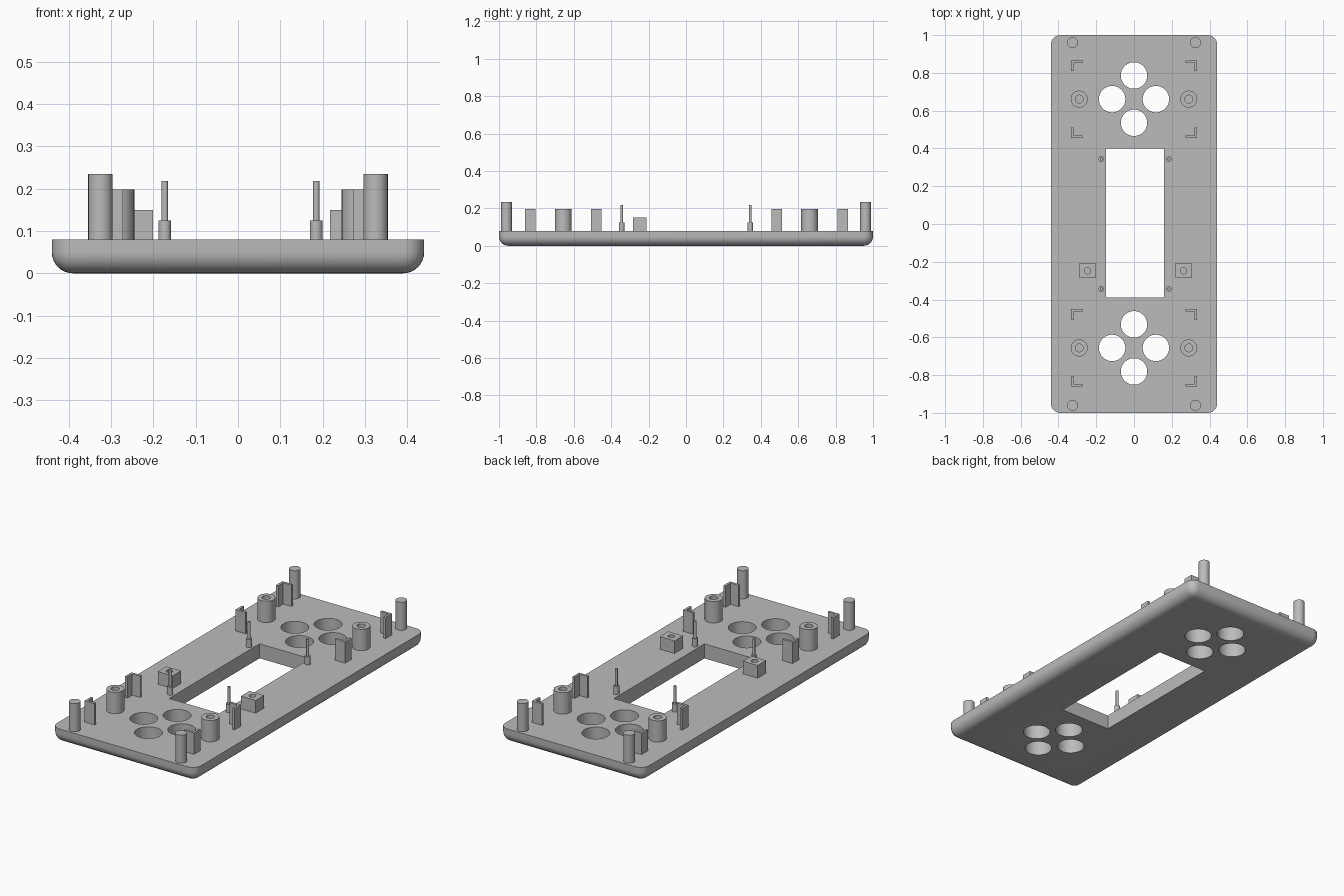
import bpy
import bmesh
import math
from mathutils import Matrix, Vector

if "Cube" in bpy.data.objects:
    bpy.data.objects.remove(bpy.data.objects["Cube"], do_unlink=True)

TOP = 0.08      # upper surface of the plate
SINK = 0.01     # how far fittings sit into the plate

grey = bpy.data.materials.new("plain grey")
grey.use_nodes = True
grey.diffuse_color = (0.5, 0.5, 0.5, 1)
grey.node_tree.nodes["Principled BSDF"].inputs["Base Color"].default_value = (0.5, 0.5, 0.5, 1)


def finish(name, bm):
    bmesh.ops.recalc_face_normals(bm, faces=bm.faces)
    mesh = bpy.data.meshes.new(name)
    bm.to_mesh(mesh)
    bm.free()
    mesh.materials.append(grey)
    obj = bpy.data.objects.new(name, mesh)
    bpy.context.collection.objects.link(obj)
    return obj


def smooth(obj):
    bpy.ops.object.select_all(action='DESELECT')
    obj.select_set(True)
    bpy.context.view_layer.objects.active = obj
    bpy.ops.object.shade_smooth_by_angle(angle=math.radians(35))


def add_box(bm, low, high):
    low, high = Vector(low), Vector(high)
    matrix = Matrix.Translation((low + high) / 2) @ Matrix.Diagonal((*(high - low), 1))
    bmesh.ops.create_cube(bm, size=1, matrix=matrix)


def add_cylinder(bm, x, y, radius, z0, z1, sides=48):
    bmesh.ops.create_cone(bm, cap_ends=True, segments=sides, radius1=radius, radius2=radius,
                          depth=z1 - z0, matrix=Matrix.Translation((x, y, (z0 + z1) / 2)))


def cut(obj, bm):
    cutter = finish("cutter", bm)
    cutter.hide_render = True
    mod = obj.modifiers.new("openings", 'BOOLEAN')
    mod.operation = 'DIFFERENCE'
    mod.solver = 'EXACT'
    mod.object = cutter
    bpy.context.view_layer.objects.active = obj
    bpy.ops.object.modifier_apply(modifier=mod.name)
    bpy.data.objects.remove(cutter, do_unlink=True)


def lathe(name, x, y, profile, sides=32):
    bm = bmesh.new()
    verts = [bm.verts.new((r, 0, z)) for r, z in profile]
    edges = [bm.edges.new(pair) for pair in zip(verts, verts[1:])]
    bmesh.ops.spin(bm, geom=verts + edges, cent=(0, 0, 0), axis=(0, 0, 1),
                   angle=math.tau, steps=sides)
    bmesh.ops.remove_doubles(bm, verts=bm.verts, dist=0.0001)
    bmesh.ops.translate(bm, verts=bm.verts, vec=(x, y, 0))
    obj = finish(name, bm)
    smooth(obj)


# Plate with rounded sides and underside, flat on top
bm = bmesh.new()
add_box(bm, (-0.44, -1, 0), (0.44, 1, TOP))
rounded = [e for e in bm.edges if min(v.co.z for v in e.verts) < 0.01]
bmesh.ops.bevel(bm, geom=rounded, offset=0.05, segments=8, profile=0.5, affect='EDGES')
plate = finish("face_plate", bm)

# Screen window and two diamonds of button holes
bm = bmesh.new()
add_box(bm, (-0.148, -0.39, -0.1), (0.16, 0.4, 0.2))
for cy in (0.661, -0.656):
    for dx, dy in ((0.116, 0), (-0.116, 0), (0, 0.125), (0, -0.125)):
        add_cylinder(bm, dx, cy + dy, 0.07, -0.1, 0.2)
cut(plate, bm)
smooth(plate)

base = TOP - SINK
for side, sx in (("left", 1), ("right", -1)):
    for end, sy, cy in (("back", 1, 0.661), ("front", -1, -0.656)):
        tag = f"{end}_{side}"

        # Corner post
        lathe(f"corner_post_{tag}", sx * 0.325, sy * 0.96,
              [(0, base), (0.029, base), (0.029, 0.235), (0, 0.235)], 24)

        # Hollow screw boss
        lathe(f"screw_boss_{tag}", sx * 0.29, cy,
              [(0.045, base), (0.045, 0.198), (0.021, 0.198), (0.021, TOP + 0.001),
               (0, TOP + 0.001)])

        # Stepped locating pin beside the window
        lathe(f"screen_pin_{tag}", 0.185 if sx > 0 else -0.173, 0.344 * sy,
              [(0, base), (0.015, base), (0.015, 0.125), (0.0075, 0.125),
               (0.0075, 0.218), (0, 0.218)], 20)

        # Angle brackets at the board corners, opening towards the boss
        for part, d in (("upper", 1), ("lower", -1)):
            bm = bmesh.new()
            corner = [(0, 0), (0.062, 0), (0.062, 0.013), (0.013, 0.013), (0.013, 0.056), (0, 0.056)]
            face = bm.faces.new([bm.verts.new((sx * (0.334 - u), cy + d * (0.205 - v), base))
                                 for u, v in corner])
            wall = bmesh.ops.extrude_face_region(bm, geom=[face])["geom"]
            bmesh.ops.translate(bm, verts=[g for g in wall if isinstance(g, bmesh.types.BMVert)],
                                vec=(0, 0, 0.198 - base))
            finish(f"angle_bracket_{part}_{tag}", bm)

    # Square block with a blind screw hole
    cx = 0.262 if sx > 0 else -0.246
    bm = bmesh.new()
    add_box(bm, (cx - 0.045, -0.284, base), (cx + 0.045, -0.21, 0.15))
    block = finish(f"screw_block_{side}", bm)
    bm = bmesh.new()
    add_cylinder(bm, cx, -0.247, 0.017, TOP + 0.001, 0.2, 24)
    cut(block, bm)
    smooth(block)
